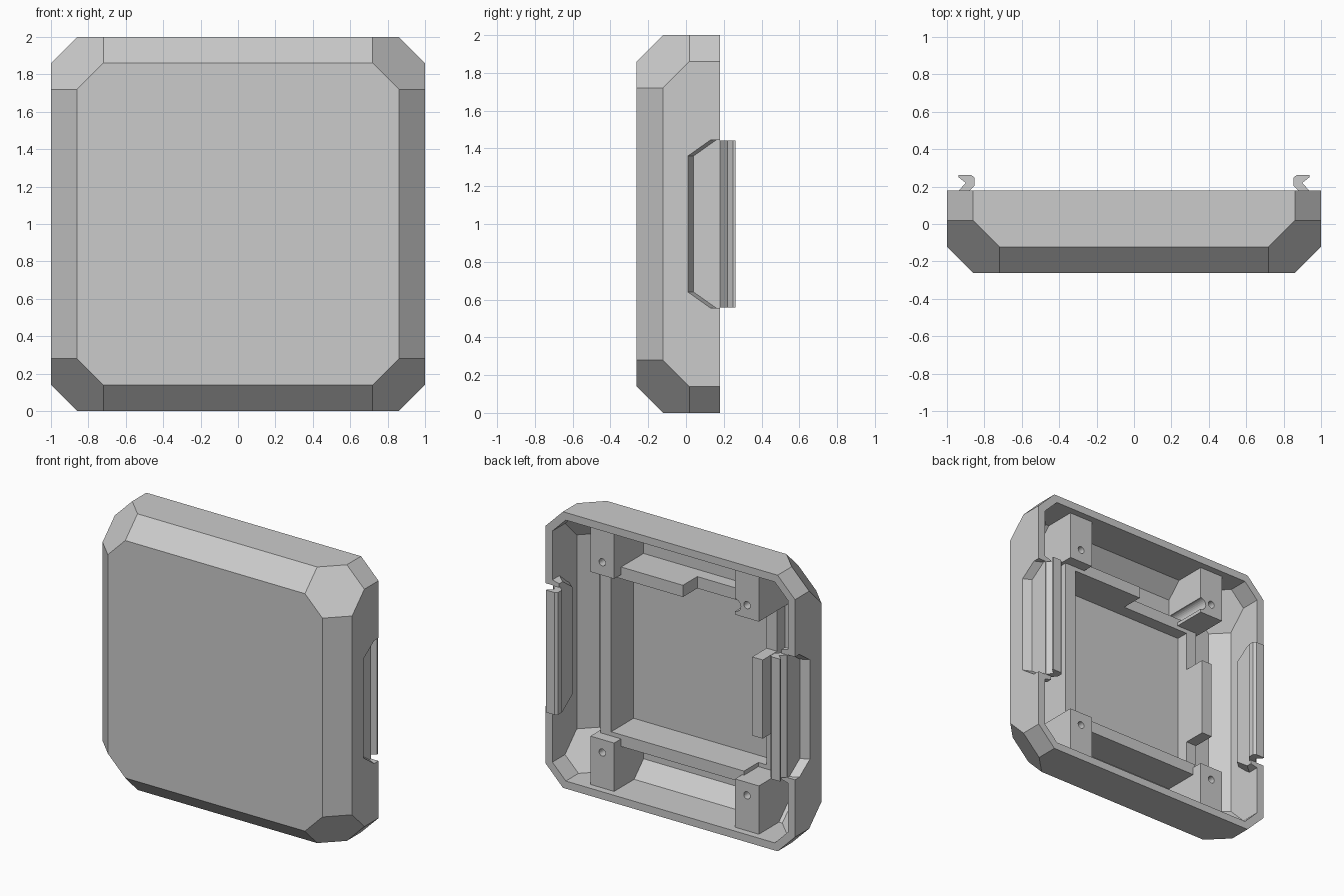
import bpy, bmesh, math
from mathutils import Vector, Matrix

if "Cube" in bpy.data.objects:
    bpy.data.objects.remove(bpy.data.objects["Cube"])

BACK, FRONT, MID = 0.18, -0.262, 1.0   # rim plane, front plane, centre height


def finish(name, bm, hidden=False):
    bmesh.ops.recalc_face_normals(bm, faces=bm.faces)
    me = bpy.data.meshes.new(name)
    bm.to_mesh(me)
    bm.free()
    ob = bpy.data.objects.new(name, me)
    ob.location.z = MID
    bpy.context.collection.objects.link(ob)
    if hidden:
        ob.hide_render = True
        ob.hide_set(True)
    return ob


def cut(ob, cutter):
    m = ob.modifiers.new("cut", 'BOOLEAN')
    m.operation, m.solver, m.object = 'DIFFERENCE', 'EXACT', cutter


def box(name, x0, x1, y0, y1, z0, z1):
    bm = bmesh.new()
    bmesh.ops.create_cube(bm, size=1)
    for v in bm.verts:
        v.co = Vector(((x0 + x1) / 2 + v.co.x * (x1 - x0),
                       (y0 + y1) / 2 + v.co.y * (y1 - y0),
                       (z0 + z1) / 2 + v.co.z * (z1 - z0)))
    return finish(name, bm)


def loft(name, ring_a, ring_b, hidden=False):
    bm = bmesh.new()
    a = [bm.verts.new(p) for p in ring_a]
    b = [bm.verts.new(p) for p in ring_b]
    bm.faces.new(a)
    bm.faces.new(b[::-1])
    for i in range(len(a)):
        j = (i + 1) % len(a)
        bm.faces.new((a[i], b[i], b[j], a[j]))
    return finish(name, bm, hidden)


def rod(name, x, y, z, r, depth, n=24):
    # Cylinder along y, used as a cutter
    bm = bmesh.new()
    bmesh.ops.create_cone(bm, cap_ends=True, segments=n, radius1=r, radius2=r, depth=depth)
    bmesh.ops.transform(bm, verts=bm.verts,
                        matrix=Matrix.Translation((x, y, z)) @ Matrix.Rotation(math.pi / 2, 4, 'X'))
    return finish(name, bm, True)


def chamfered_tray(name, t, back, hidden=False):
    # Box inset by t with every front, side and corner edge sliced off
    bm = bmesh.new()
    bmesh.ops.create_cube(bm, size=2)
    for v in bm.verts:
        v.co = Vector((v.co.x * (1 - t), back if v.co.y > 0 else FRONT + t, v.co.z * (1 - t)))
    planes = []
    for s in (-1, 1):
        planes += [((s, -1, 0), 1.122), ((0, -1, s), 1.122)]
        for q in (-1, 1):
            planes += [((s, 0, q), 1.86), ((s, -1, q), 1.842)]
    for n, d in planes:
        n = Vector(n)
        dist = d / n.length - t
        n.normalize()
        res = bmesh.ops.bisect_plane(bm, geom=bm.verts[:] + bm.edges[:] + bm.faces[:], dist=1e-5,
                                     plane_co=n * dist, plane_no=n, clear_outer=True)
        edges = [e for e in res["geom_cut"] if isinstance(e, bmesh.types.BMEdge)]
        bmesh.ops.contextual_create(bm, geom=edges)
    return finish(name, bm, hidden)


# Hollow outer shell
shell = chamfered_tray("shell", 0.0, BACK)
cut(shell, chamfered_tray("cavity_cutter", 0.055, BACK + 0.3, True))


def trapezoid(x, y0, y1, y2, za, zb):
    return [(x, y0, -za), (x, y0, za), (x, y1, zb), (x, y2, zb), (x, y2, -zb), (x, y1, -zb)]


# Side recesses, the thick wall behind them, and the snap hooks
hook = [(.94, .175), (.90, .22), (.938, .25), (.938, .262), (.87, .262),
        (.852, .247), (.852, .205), (.892, .165), (.92, .165)]
for s, side in ((-1, "left"), (1, "right")):
    recess = loft(side + "_recess_cutter",
                  trapezoid(s * 1.06, -.02, .10, .4, .36, .445),
                  trapezoid(s * .94, .04, .16, .4, .36, .445), True)
    cut(shell, recess)
    boss = loft(side + "_recess_wall",
                trapezoid(s * .97, -.035, .08, BACK, .39, .49),
                trapezoid(s * .89, .03, .14, BACK, .39, .47))
    cut(boss, recess)
    loft(side + "_snap_hook",
         [(s * x, y, -.443) for x, y in hook], [(s * x, y, .443) for x, y in hook])

# Screw posts standing against the top and bottom walls
profile = [(.13, .595), (.13, .97), (-.10, .97), (-.23, .83), (-.23, .595)]
for sx, side in ((-1, "left"), (1, "right")):
    for sz, level in ((-1, "lower"), (1, "upper")):
        name = f"{level}_{side}_screw_post"
        post = loft(name, [(sx * .485, y, sz * z) for y, z in profile],
                    [(sx * .675, y, sz * z) for y, z in profile])
        cut(post, rod(name + "_hole_cutter", sx * .58, .13, sz * .689, .026, .24))
        if sx < 0 and sz > 0:
            cut(post, rod("cable_groove_cutter", -.485, 0, .665, .045, .8))

# Low square frame on the floor
A, B, LOW, HIGH, FLOOR = .565, .65, -.115, .05, -.23
for s, a, b in ((-1, "left", "bottom"), (1, "right", "top")):
    lo, hi = sorted((s * A, s * B))
    box(f"frame_{a}_wall", lo, hi, FLOOR, LOW, -B, B)
    box(f"frame_{b}_wall", -A, A, FLOOR, LOW, lo, hi)

# Raised sections of the frame
box("raised_right_wall", A, B, LOW, HIGH, -B, B)
box("raised_left_tab", -B, -A, LOW, HIGH, -.29, .28)
box("raised_top_wall", -.01, A, LOW, HIGH, A, B)
box("raised_bottom_wall", -.5, A, LOW, HIGH, -B, -A)
